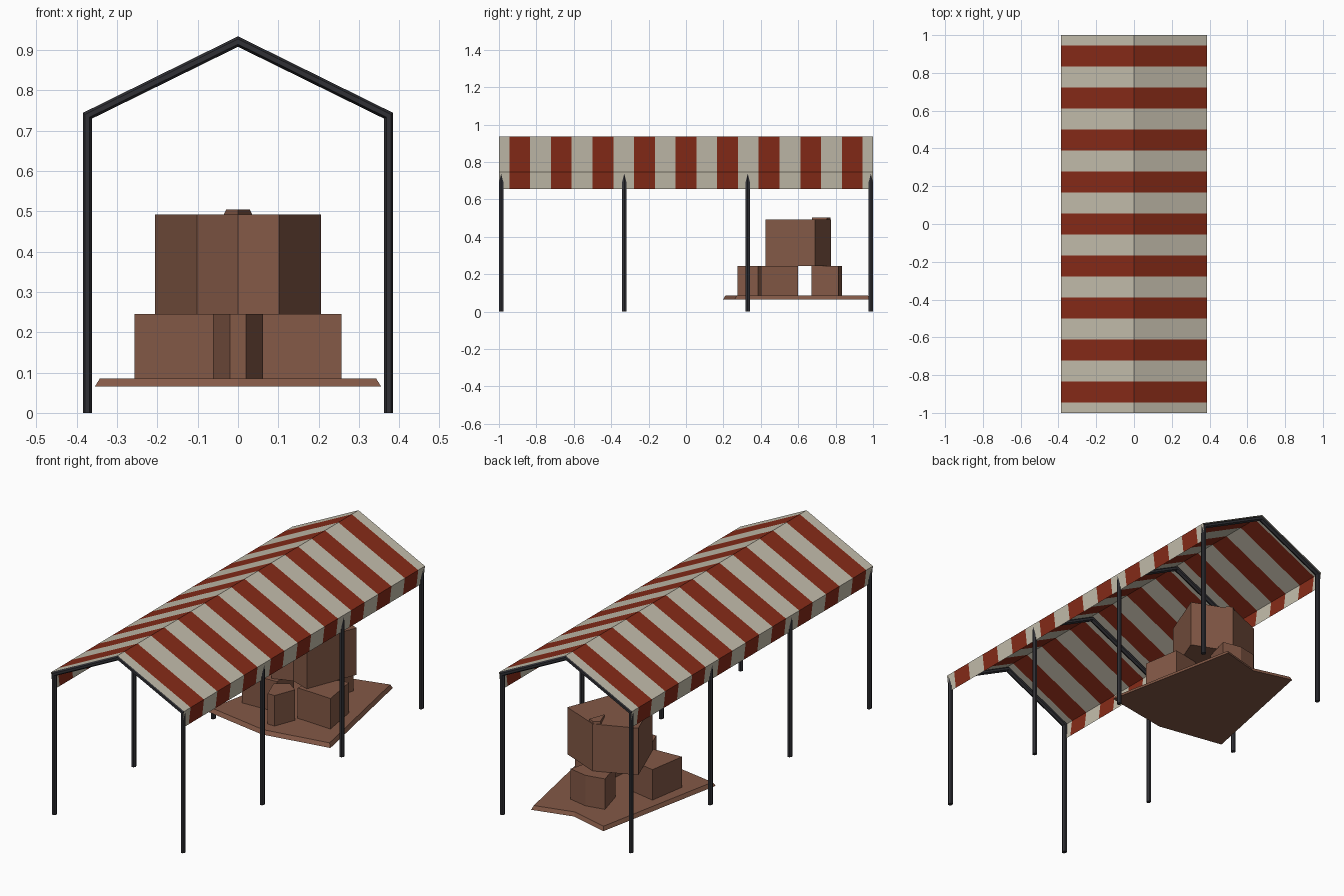
import bpy, bmesh

if "Cube" in bpy.data.objects:
    bpy.data.objects.remove(bpy.data.objects["Cube"])


def material(name, r, g, b):
    m = bpy.data.materials.new(name)
    m.diffuse_color = (r, g, b, 1)
    m.use_nodes = True
    m.node_tree.nodes["Principled BSDF"].inputs["Base Color"].default_value = m.diffuse_color
    return m


RED = material("red_cloth", .24, .024, .009)
CREAM = material("cream_cloth", .55, .51, .41)
DARK = material("dark_metal", .03, .03, .036)
BROWN = material("brown_wood", .23, .10, .062)


def finish(name, bm, mats, normals=True):
    if normals:
        bmesh.ops.recalc_face_normals(bm, faces=bm.faces[:])
    me = bpy.data.meshes.new(name)
    bm.to_mesh(me)
    bm.free()
    for m in mats:
        me.materials.append(m)
    ob = bpy.data.objects.new(name, me)
    bpy.context.collection.objects.link(ob)
    return ob


def prism(name, pts, z0, z1, top=(1, 1), mirror=False):
    """Extruded outline; top scales the upper outline, mirror flips x."""
    s = -1 if mirror else 1
    cy = sum(p[1] for p in pts) / len(pts)
    bm = bmesh.new()
    lo = [bm.verts.new((s * x, y, z0)) for x, y in pts]
    hi = [bm.verts.new((s * x * top[0], cy + (y - cy) * top[1], z1)) for x, y in pts]
    bm.faces.new(lo)
    bm.faces.new(hi)
    n = len(pts)
    for i in range(n):
        j = (i + 1) % n
        bm.faces.new((lo[i], lo[j], hi[j], hi[i]))
    return finish(name, bm, [BROWN])


def sym(half):
    """Complete an outline given for x >= 0 by mirroring it."""
    return half + [(-x, y) for x, y in reversed(half) if x > 0]


# Striped canopy with side valances
section = [(-.375, .655), (-.386, .746), (0, .936), (.386, .746), (.375, .655)]
w = 1 / 9
cuts = [-1] + [-1 + w / 2 + w * i for i in range(18)] + [1]
bm = bmesh.new()
rows = [[bm.verts.new((x, y, z)) for x, z in section] for y in cuts]
for i in range(len(cuts) - 1):
    for k in range(4):
        f = bm.faces.new((rows[i][k], rows[i][k + 1], rows[i + 1][k + 1], rows[i + 1][k]))
        f.material_index = i % 2
        f.normal_flip()
        f.normal_update()
        if f.normal.z < -.2:
            f.normal_flip()
finish("canopy", bm, [CREAM, RED])

# Four bent tube frames, six-sided section
outer = [(-.385, 0), (-.385, .744), (0, .934), (.385, .744), (.385, 0)]
inner = [(-.362, 0), (-.362, .73), (0, .908), (.362, .73), (.362, 0)]
ring = [(0, 0), (.25, .012), (.75, .012), (1, 0), (.75, -.012), (.25, -.012)]
for n, yc in enumerate((-.988, -.33, .33, .988)):
    bm = bmesh.new()
    loops = []
    for (ox, oz), (ix, iz) in zip(outer, inner):
        loops.append([bm.verts.new((ox + (ix - ox) * t, yc + d, oz + (iz - oz) * t))
                      for t, d in ring])
    for a, b in zip(loops, loops[1:]):
        for k in range(6):
            j = (k + 1) % 6
            bm.faces.new((a[k], a[j], b[j], b[k]))
    bm.faces.new(loops[0])
    bm.faces.new(loops[-1])
    finish("frame_%d" % (n + 1), bm, [DARK])

# Floor slab, slightly smaller on top
prism("floor_slab", sym([(0, .198), (.355, .26), (.21, .985), (0, .93)]),
      .065, .085, (.966, .97))

# Lower blocks: front, back and a mirrored side pair
prism("front_block", sym([(.02, .275), (.062, .385), (0, .43)]), .085, .245)
prism("back_block", sym([(0, .835), (.1, .815), (.06, .67)]), .085, .245)
side = [(.06, .41), (.257, .40), (.225, .60), (.075, .57)]
prism("right_block", side, .085, .245)
prism("left_block", side, .085, .245, mirror=True)

# Upper block and the small wedge on top
prism("upper_block", sym([(0, .46), (.102, .425), (.206, .69), (0, .775)]), .245, .492)
prism("top_wedge", sym([(0, .675), (.035, .755), (0, .772)]), .492, .504, (.85, 1))
